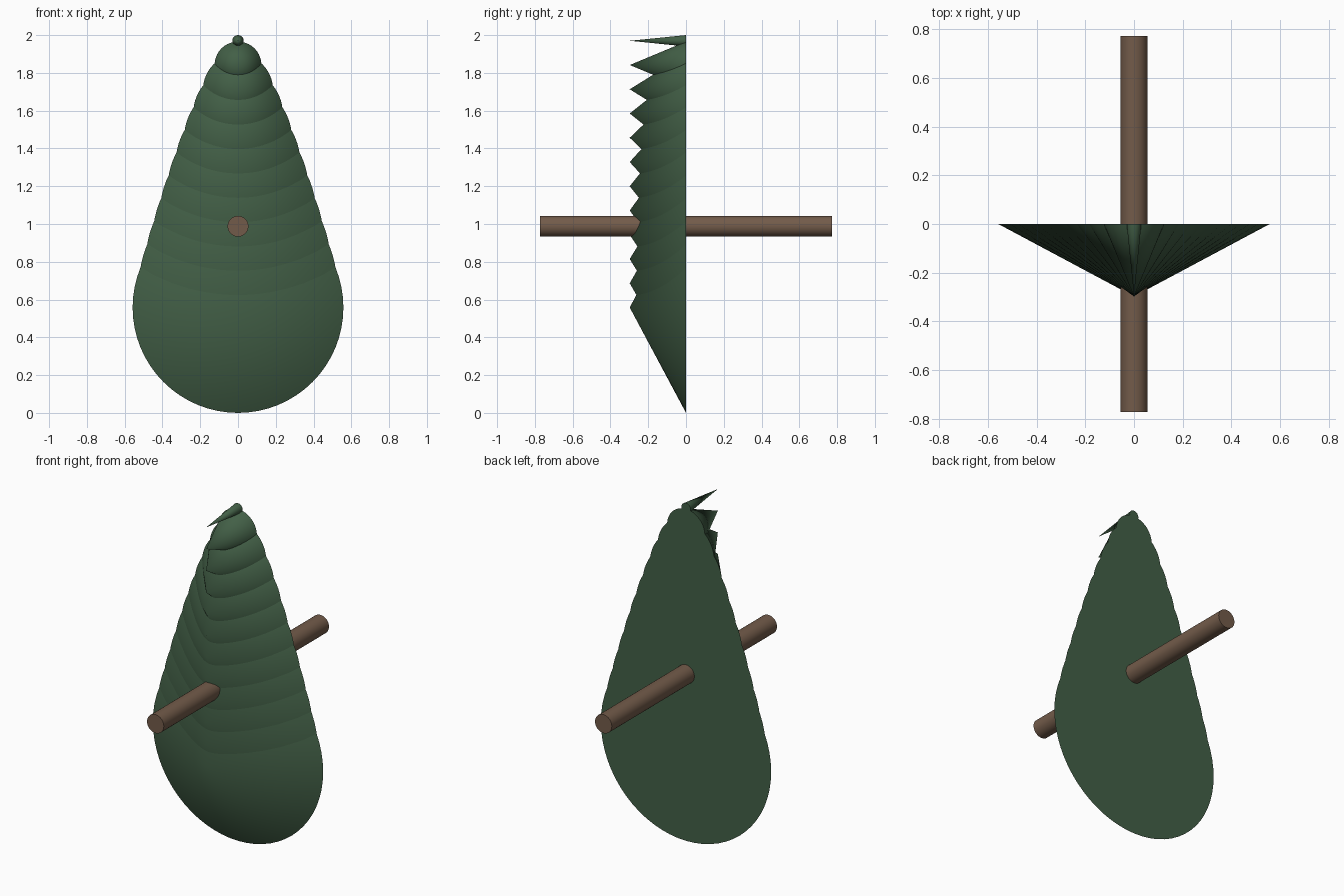
import bpy
import math

if "Cube" in bpy.data.objects:
    bpy.data.objects.remove(bpy.data.objects["Cube"])

TIERS = 12
FRONT = (math.pi / 2, 0, 0)  # turns the +z axis towards -y


def material(name, color):
    mat = bpy.data.materials.new(name)
    mat.diffuse_color = color
    mat.use_nodes = True
    mat.node_tree.nodes["Principled BSDF"].inputs["Base Color"].default_value = mat.diffuse_color
    return mat


def finish(name, mat):
    obj = bpy.context.object
    obj.name = name
    obj.data.materials.append(mat)
    bpy.ops.object.transform_apply(location=False, rotation=True, scale=True)
    bpy.ops.object.shade_smooth_by_angle(angle=math.radians(40))


green = material("needles", (0.055, 0.115, 0.062, 1))
brown = material("bark", (0.17, 0.105, 0.068, 1))

# Overlapping foliage cones, apex to the front, shrinking towards the top
for i in range(TIERS):
    t = i / (TIERS - 1)
    radius = 0.03 + 0.528 * t ** 0.72
    z = 1.97 + (0.558 - 1.97) * t
    bpy.ops.mesh.primitive_cone_add(vertices=64, radius1=radius, radius2=0, depth=0.298,
                                    location=(0, -0.149, z), rotation=FRONT)
    finish(f"foliage_tier_{i + 1}", green)

# Trunk rod running front to back through the foliage
bpy.ops.mesh.primitive_cylinder_add(vertices=48, radius=0.055, depth=1.546,
                                    location=(0, 0, 0.988), rotation=FRONT)
finish("trunk", brown)
